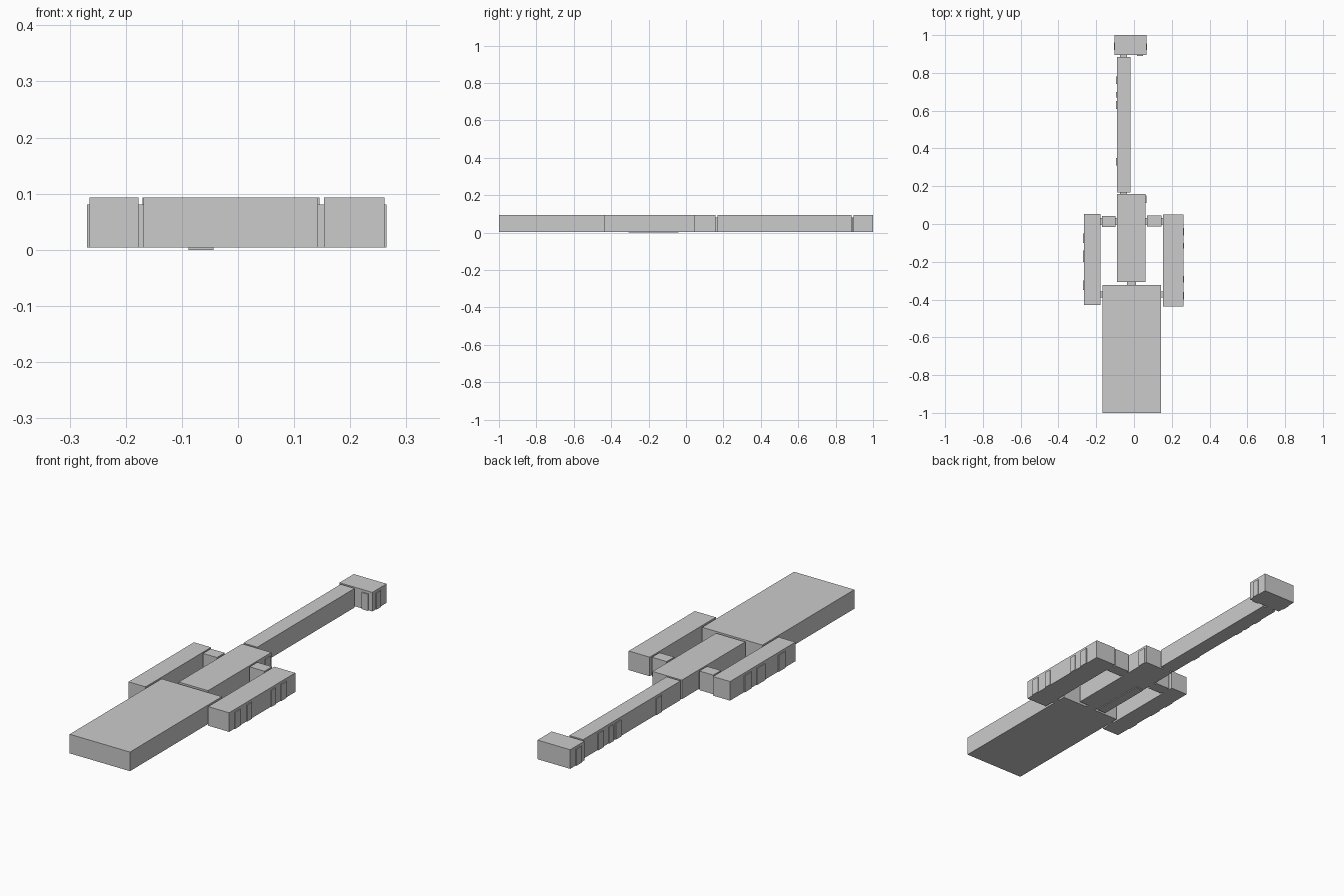
import bpy, bmesh

Z0, TOP, DOOR_TOP = 0.004, 0.093, 0.081


def box(name, x0, x1, y0, y1, z0=Z0, z1=TOP):
    bm = bmesh.new()
    bmesh.ops.create_cube(bm, size=1)
    for v in bm.verts:
        v.co = (x1 if v.co.x > 0 else x0,
                y1 if v.co.y > 0 else y0,
                z1 if v.co.z > 0 else z0)
    mesh = bpy.data.meshes.new(name)
    bm.to_mesh(mesh)
    bm.free()
    ob = bpy.data.objects.new(name, mesh)
    bpy.context.collection.objects.link(ob)
    return ob


# Main room blocks, separated by thin wall gaps
box("front_hall", -0.168, 0.143, -1.0, -0.323)
box("central_room", -0.090, 0.061, -0.308, 0.159)
box("left_wing", -0.265, -0.177, -0.428, 0.054)
box("right_wing", 0.153, 0.261, -0.438, 0.049)
box("left_passage", -0.170, -0.098, -0.015, 0.042)
box("right_passage", 0.069, 0.145, -0.012, 0.044)
box("long_corridor", -0.090, -0.018, 0.168, 0.885)
box("end_room", -0.103, 0.066, 0.895, 1.0)

# Doorways bridging the gaps between rooms
doorways = [
    (-0.037, 0.010, -0.323, -0.308),
    (-0.177, -0.168, -0.39, -0.357),
    (0.143, 0.153, -0.39, -0.357),
    (-0.177, -0.170, -0.002, 0.033),
    (-0.098, -0.090, -0.002, 0.033),
    (0.061, 0.069, -0.002, 0.033),
    (0.145, 0.153, -0.002, 0.033),
    (-0.074, -0.037, 0.159, 0.168),
    (-0.074, -0.037, 0.885, 0.895),
]
for d in doorways:
    box("doorway", *d, z1=DOOR_TOP)

# Shallow panels on outer walls: wall x, outward direction, y spans
wall_panels = [
    (0.261, 1, [(-0.40, -0.36), (-0.31, -0.275), (-0.13, -0.10), (-0.06, -0.02)]),
    (-0.265, -1, [(-0.10, -0.05), (-0.20, -0.14), (-0.35, -0.30)]),
    (-0.090, -1, [(0.74, 0.78), (0.67, 0.70), (0.61, 0.65), (0.31, 0.35)]),
    (-0.103, -1, [(0.92, 0.96)]),
    (0.066, 1, [(0.92, 0.955)]),
    (0.061, 1, [(0.11, 0.15)]),
]
for x, side, spans in wall_panels:
    for y0, y1 in spans:
        a, b = sorted((x - side * 0.002, x + side * 0.004))
        box("wall_panel", a, b, y0, y1, z1=DOOR_TOP)
box("end_room_panel", 0.015, 0.047, 0.889, 0.897, z1=DOOR_TOP)

# Low strip beneath the central room
box("base_strip", -0.088, -0.044, -0.307, -0.04, 0.0, 0.008)
